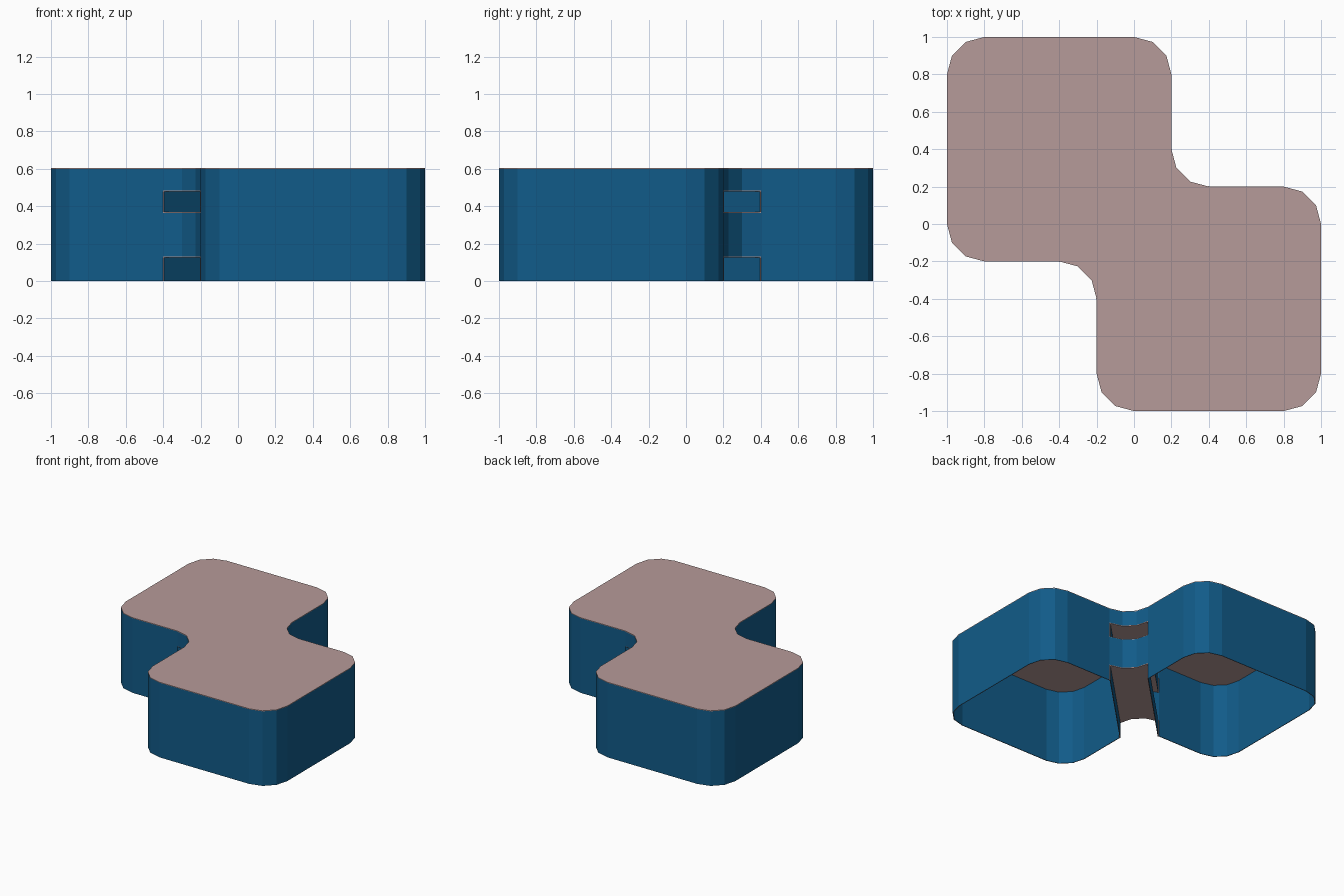
import bpy, bmesh, math

if "Cube" in bpy.data.objects:
    bpy.data.objects.remove(bpy.data.objects["Cube"], do_unlink=True)

HEIGHT, SHEET = 0.605, 0.005
# Heights of the two passages that run through the waist
LOW = (0.0, 0.13)
HIGH = (0.365, 0.485)


def material(name, rgb):
    mat = bpy.data.materials.new(name)
    mat.use_nodes = True
    mat.diffuse_color = (*rgb, 1)
    mat.node_tree.nodes["Principled BSDF"].inputs["Base Color"].default_value = (*rgb, 1)
    return mat


BLUE = material("deep blue", (0.0056, 0.105, 0.25))
PINK = material("dusty pink", (0.47, 0.325, 0.32))


def finish(bm, name, mats):
    mesh = bpy.data.meshes.new(name)
    bm.to_mesh(mesh)
    bm.free()
    for mat in mats:
        mesh.materials.append(mat)
    obj = bpy.data.objects.new(name, mesh)
    bpy.context.collection.objects.link(obj)
    return obj


def arc(cx, cy, start, sweep, radius=0.2, steps=3):
    angles = [math.radians(start + sweep * i / steps) for i in range(steps + 1)]
    return [(cx + radius * math.cos(a), cy + radius * math.sin(a)) for a in angles]


def sheet(name, quads):
    """Thin blue wall from (start, end, bottom, top) panels, with pink rims."""
    bm = bmesh.new()
    for a, b, z0, z1 in quads:
        bm.faces.new([bm.verts.new((*p, z)) for p, z in
                      ((a, z0), (b, z0), (b, z1), (a, z1))])
    bmesh.ops.remove_doubles(bm, verts=bm.verts, dist=1e-5)
    obj = finish(bm, name, (BLUE, PINK))
    solid = obj.modifiers.new("thickness", "SOLIDIFY")
    solid.thickness = SHEET
    solid.offset = -1
    solid.material_offset_rim = 1


def plate(name, points, z):
    """Thin pink plate whose underside is at z."""
    bm = bmesh.new()
    face = bm.faces.new([bm.verts.new((x, y, z)) for x, y in points])
    top = bmesh.ops.extrude_face_region(bm, geom=[face])["geom"]
    for v in top:
        if isinstance(v, bmesh.types.BMVert):
            v.co.z += SHEET
    bmesh.ops.recalc_face_normals(bm, faces=bm.faces)
    finish(bm, name, (PINK,))


# Outline: half of it, then the same half turned by 180 degrees
half = arc(0.8, -0.8, -90, 90) + arc(0.8, 0, 0, 90) \
    + arc(0.4, 0.4, 270, -90) + arc(0, 0.8, 0, 90)
outline = half + [(-x, -y) for x, y in half]
count = len(outline)
notch_edges = {8, 9, 10, 24, 25, 26}

# Outer wall, left open at the passages in the two inner corners
levels = (*LOW, *HIGH, HEIGHT - SHEET)
panels = []
for i in range(count):
    for band in range(4):
        if i in notch_edges and band in (0, 2):
            continue
        panels.append((outline[i], outline[(i + 1) % count],
                       levels[band], levels[band + 1]))
sheet("outer_wall", panels)

# Flat roof
plate("roof", outline, HEIGHT - SHEET)

# Passages between the inner corners
waist = outline[8:12] + outline[24:28]
plate("lower_passage_ceiling", waist, LOW[1] - SHEET)
plate("upper_passage_floor", waist, HIGH[0])
plate("upper_passage_ceiling", waist, HIGH[1] - SHEET)
for label, a, b in (("left", 27, 8), ("right", 11, 24)):
    sheet(f"lower_passage_wall_{label}",
          [(outline[a], outline[b], LOW[0], LOW[1] - SHEET)])
    sheet(f"upper_passage_wall_{label}",
          [(outline[a], outline[b], HIGH[0] + SHEET, HIGH[1] - SHEET)])
